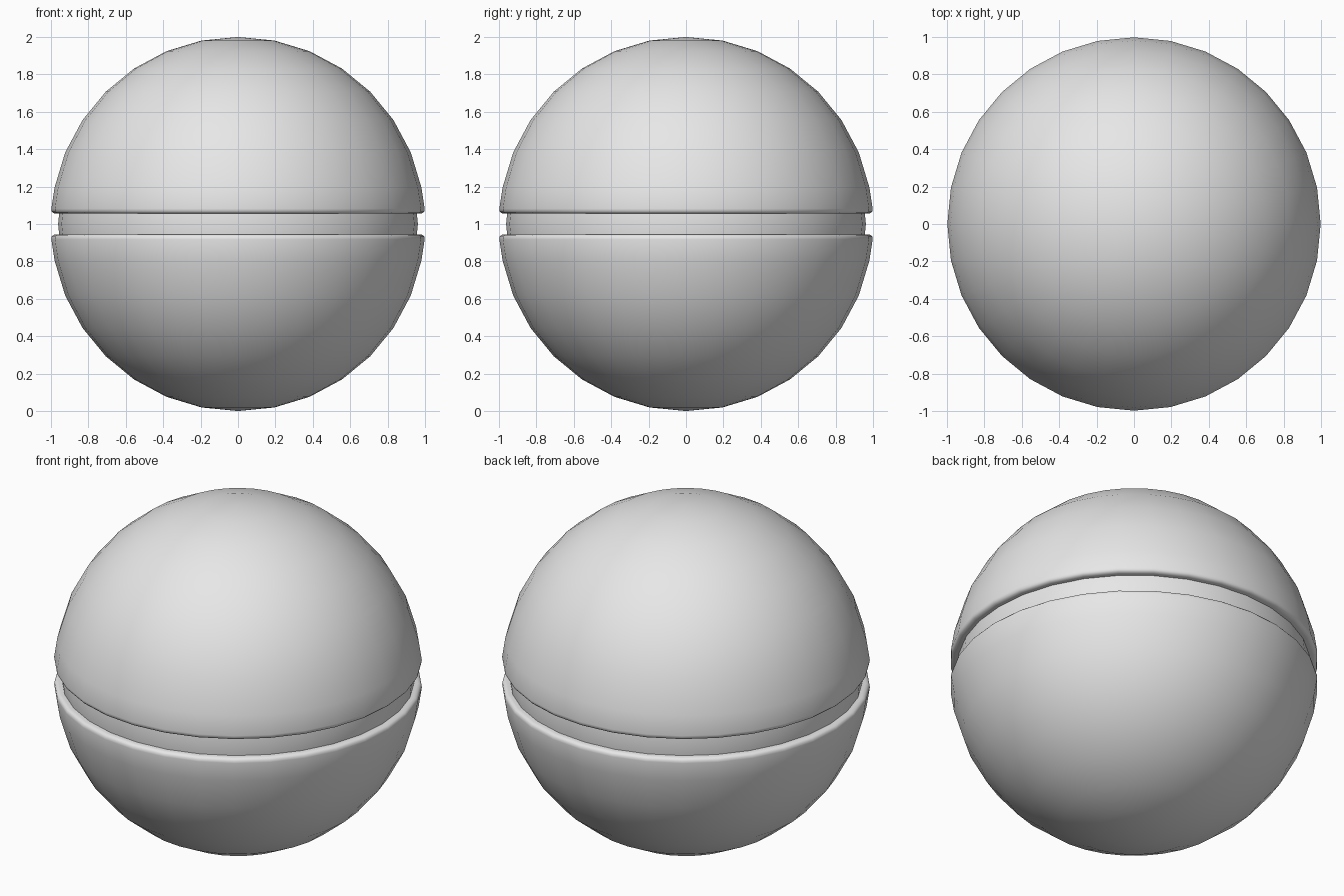
import bpy, bmesh, math

if "Cube" in bpy.data.objects:
    bpy.data.objects.remove(bpy.data.objects["Cube"])

SEGMENTS = 32

grey = bpy.data.materials.new("light_grey")
grey.diffuse_color = (0.8, 0.8, 0.8, 1)
grey.use_nodes = True
grey.node_tree.nodes["Principled BSDF"].inputs["Base Color"].default_value = grey.diffuse_color


def lathe(name, profile):
    """Spin an (r, z) profile around the z axis; r = 0 makes a pole."""
    bm = bmesh.new()
    rings = []
    for r, z in profile:
        if r == 0:
            rings.append([bm.verts.new((0, 0, z))] * SEGMENTS)
        else:
            rings.append([bm.verts.new((r * math.cos(a), r * math.sin(a), z))
                          for a in (2 * math.pi * i / SEGMENTS for i in range(SEGMENTS))])
    for lower, upper in zip(rings, rings[1:]):
        for i in range(SEGMENTS):
            j = (i + 1) % SEGMENTS
            corners = list(dict.fromkeys((lower[i], lower[j], upper[j], upper[i])))
            bm.faces.new(corners)
    bmesh.ops.recalc_face_normals(bm, faces=bm.faces)
    mesh = bpy.data.meshes.new(name)
    bm.to_mesh(mesh)
    bm.free()
    mesh.materials.append(grey)
    obj = bpy.data.objects.new(name, mesh)
    bpy.context.collection.objects.link(obj)
    bpy.ops.object.select_all(action='DESELECT')
    obj.select_set(True)
    bpy.context.view_layer.objects.active = obj
    bpy.ops.object.shade_smooth_by_angle(angle=math.radians(40))
    return obj


# Half shells: rounded lip, then sphere rings up to the pole
lip = [(0.94, 0.055), (0.975, 0.055), (0.988, 0.059), (0.996, 0.068), (0.998, 0.082)]
dome = [(math.cos(math.pi * k / 16), math.sin(math.pi * k / 16)) for k in range(1, 8)]
half = lip + dome + [(0, 1)]
for name, side in (("upper_shell", 1), ("lower_shell", -1)):
    lathe(name, [(r, 1 + side * h) for r, h in half])

# Recessed band in the groove between the shells
lathe("groove_band", [(0.955, 0.935), (0.962, 1.0), (0.955, 1.065)])
